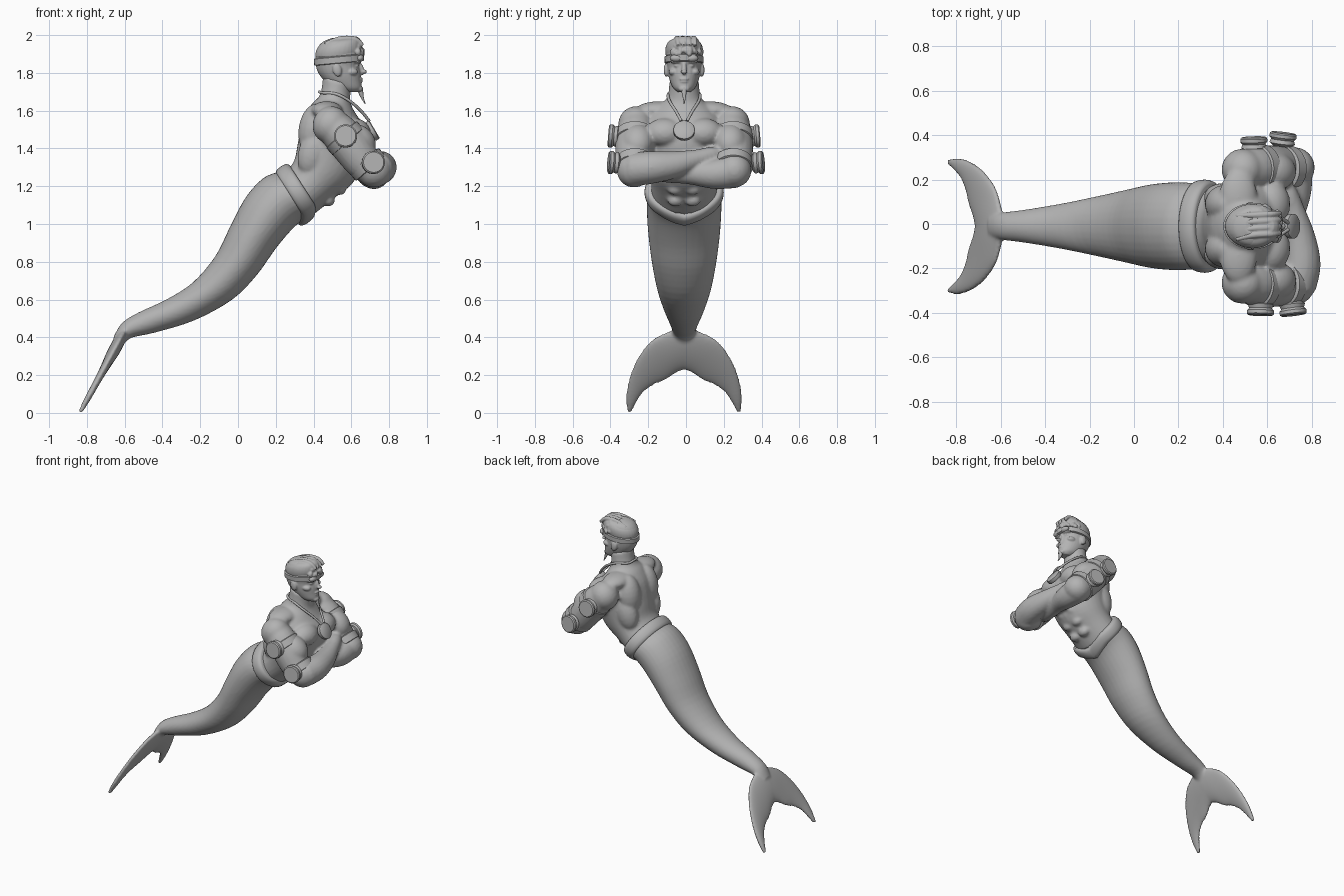
import bpy, bmesh, math, random
from mathutils import Vector as V, Matrix

random.seed(4)
grey = bpy.data.materials.new("stone grey")
grey.diffuse_color = (0.45, 0.45, 0.45, 1)


def spline(pts, sub):
    """Catmull-Rom through tuples of vectors or floats."""
    out = []
    for i in range(len(pts) - 1):
        p0, p1, p2, p3 = (pts[min(max(j, 0), len(pts) - 1)] for j in range(i - 1, i + 3))
        for k in range(sub):
            t = k / sub
            out.append(tuple(0.5 * (2 * b + (c - a) * t + (2 * a - 5 * b + 4 * c - d) * t * t
                                    + (3 * b - a - 3 * c + d) * t ** 3)
                             for a, b, c, d in zip(p0, p1, p2, p3)))
    return out + [pts[-1]]


def loft(bm, stations, sub=4, n=32):
    """Elliptical rings (centre, u, v) skinned into a closed body."""
    rings = []
    for c, u, v in spline(stations, sub):
        rings.append([bm.verts.new(c + u * math.cos(a) + v * math.sin(a))
                      for a in (2 * math.pi * k / n for k in range(n))])
    for r, q in zip(rings, rings[1:]):
        for k in range(n):
            bm.faces.new((r[k], r[(k + 1) % n], q[(k + 1) % n], q[k]))
    bm.faces.new(rings[0][::-1])
    bm.faces.new(rings[-1])


def profile_loft(bm, rows, **kw):
    """Rows of back x,z, front x,z, half width in y."""
    loft(bm, [(V(((a + c) / 2, 0, (b + d) / 2)), V(((c - a) / 2, 0, (d - b) / 2)), V((0, w, 0)))
              for a, b, c, d, w in rows], **kw)


def tube(bm, pts, sub=5, n=20):
    """Points x, y, z, radius."""
    path = spline([(V(p[:3]), p[3]) for p in pts], sub)
    st = []
    for i, (p, r) in enumerate(path):
        t = path[min(i + 1, len(path) - 1)][0] - path[max(i - 1, 0)][0]
        u = t.cross(V((0, 0, 1))).normalized()
        st.append((p, u * r, t.normalized().cross(u) * r))
    loft(bm, st, 1, n)


def blob(bm, c, r, tilt=0):
    m = Matrix.Translation(c) @ Matrix.Rotation(tilt, 4, 'Y') @ Matrix.Diagonal((*r, 1))
    bmesh.ops.create_uvsphere(bm, u_segments=20, v_segments=12, radius=1, matrix=m)


def drum(bm, c, axis, rows):
    """Round part along an axis, rows of offset, radius."""
    t = V(axis).normalized()
    u = t.cross(V((0.3, 0, 1))).normalized()
    w = t.cross(u)
    loft(bm, [(V(c) + t * o, u * r, w * r) for o, r in rows], 1)


def finish(name, bm, voxel=0, smooth=3):
    bmesh.ops.recalc_face_normals(bm, faces=bm.faces)
    bmesh.ops.translate(bm, verts=bm.verts, vec=(0, -0.01, 0))
    me = bpy.data.meshes.new(name)
    bm.to_mesh(me)
    bm.free()
    me.materials.append(grey)
    ob = bpy.data.objects.new(name, me)
    bpy.context.collection.objects.link(ob)
    if voxel:
        m = ob.modifiers.new("fuse", 'REMESH')
        m.mode, m.voxel_size, m.use_smooth_shade = 'VOXEL', voxel, True
        s = ob.modifiers.new("soften", 'SMOOTH')
        s.factor, s.iterations = 0.5, smooth
    else:
        bpy.context.view_layer.objects.active = ob
        ob.select_set(True)
        bpy.ops.object.shade_smooth_by_angle(angle=math.radians(40))
        ob.select_set(False)
    return ob


# fish tail with two flukes
bm = bmesh.new()
profile_loft(bm, [
    (-.66, .40, -.62, .34, .055), (-.615, .475, -.57, .395, .062), (-.53, .53, -.44, .425, .075),
    (-.38, .60, -.23, .49, .105), (-.24, .69, -.03, .60, .14), (-.12, .83, .10, .73, .168),
    (-.04, .99, .20, .87, .188), (.04, 1.14, .28, .965, .197), (.13, 1.24, .33, 1.01, .197),
    (.21, 1.275, .375, 1.035, .193), (.25, 1.28, .40, 1.06, .185)])
fluke = [(0, .46, 0, .23, .032), (.08, .43, .04, .215, .03), (.17, .385, .10, .175, .025),
         (.24, .30, .16, .15, .021), (.285, .20, .215, .11, .018), (.307, .09, .25, .06, .016),
         (.30, .005, .28, .005, .011)]
for s in (-1, 1):
    rows = []
    for y0, z0, y1, z1, th in fluke:
        a, b = (V((-.59 - (.45 - z) * .55, s * y, z)) for y, z in ((y0, z0), (y1, z1)))
        rows.append(((a + b) / 2, (a - b) / 2, V((.87, 0, -.48)) * th))
    loft(bm, rows)
finish("fish_tail", bm, .009, 3)

# waist belt dipping to a point at the belly
bm = bmesh.new()
t, front = V((.84, 0, .54)), V((.54, 0, -.84))
c = V((.318, 0, 1.168))
loft(bm, [(c + t * o, front * (.145 + g), V((0, .19 + g, 0)))
          for o, g in ((-.045, 0), (-.035, .014), (0, .02), (.03, .014), (.04, 0))], 2, 48)
for v in bm.verts:
    if (v.co - c).dot(front) > 0:
        v.co -= t * .045 * max(0, 1 - abs(v.co.y) / .13)
finish("waist_belt", bm)

# muscular torso, neck and folded arms
bm = bmesh.new()
profile_loft(bm, [
    (.23, 1.25, .40, 1.05, .175), (.295, 1.33, .50, 1.13, .175), (.315, 1.42, .61, 1.22, .19),
    (.33, 1.50, .675, 1.36, .205), (.35, 1.57, .68, 1.49, .20), (.39, 1.635, .62, 1.59, .15),
    (.435, 1.685, .595, 1.65, .09), (.45, 1.78, .60, 1.74, .078)])
for s in (-1, 1):
    blob(bm, (.62, s * .10, 1.485), (.085, .105, .075), .3)          # chest
    blob(bm, (.405, s * .10, 1.50), (.085, .085, .14), .15)          # upper back
    blob(bm, (.40, s * .13, 1.38), (.08, .065, .13), .3)             # flank
    blob(bm, (.47, s * .13, 1.60), (.085, .13, .05))                 # shoulder slope
    blob(bm, (.49, s * .255, 1.525), (.095, .095, .10), .5)          # shoulder
    for x, z in ((.475, 1.13), (.535, 1.19), (.59, 1.26)):           # belly
        blob(bm, (x, s * .045, z), (.04, .045, .035), .7)
    tube(bm, [(.46, s * .24, 1.55, .085), (.53, s * .255, 1.49, .10), (.60, s * .26, 1.41, .105),
              (.66, s * .265, 1.33, .096), (.72, s * .265, 1.28, .085)])
    blob(bm, (.64, s * .245, 1.44), (.08, .085, .10), -.8)           # biceps
    blob(bm, (.72, s * .265, 1.285), (.095, .092, .092))             # elbow
tube(bm, [(.73, -.27, 1.29, .09), (.755, -.17, 1.30, .086), (.745, -.05, 1.315, .072),
          (.72, .07, 1.345, .05), (.69, .15, 1.365, .045), (.67, .20, 1.37, .03)])
tube(bm, [(.71, .27, 1.28, .09), (.72, .16, 1.265, .08), (.70, .03, 1.27, .06),
          (.68, -.08, 1.265, .047), (.66, -.15, 1.27, .04), (.64, -.20, 1.28, .025)])
finish("torso_and_arms", bm, .010, 4)

# arm straps and round side discs
for s, label in ((-1, "right"), (1, "left")):
    for i, (x, z, r, dx) in enumerate(((.565, 1.455, .108, 0), (.685, 1.315, .103, .0))):
        bm = bmesh.new()
        drum(bm, (x, s * .26, z), (.66, 0, -.75),
             ((-.03, r - .015), (-.024, r), (.024, r), (.03, r - .015)))
        finish(f"{label}_arm_strap_{i + 1}", bm)
        bm = bmesh.new()
        dx = (.57, .715)[i] if s < 0 else (.54, .67)[i]
        dy = (.375, .375)[i] if s < 0 else (.375, .395)[i]
        drum(bm, (dx, s * dy, z + .01), (.12 if i else -.03, s, .08),
             ((-.035, .04), (-.022, .058), (-.005, .052), (.005, .061), (.02, .061), (.026, .054)))
        finish(f"{label}_arm_disc_{i + 1}", bm)

# head with brow, nose, ears and mouth
bm = bmesh.new()
profile_loft(bm, [(b, z, f, z, w) for z, b, f, w in (
    (1.698, .56, .64, .032), (1.72, .50, .655, .058), (1.76, .455, .652, .076),
    (1.80, .425, .65, .086), (1.84, .412, .643, .091), (1.88, .41, .655, .096),
    (1.93, .42, .65, .096), (1.965, .45, .62, .08), (1.985, .50, .57, .04))])
blob(bm, (.652, 0, 1.822), (.014, .013, .035), -.25)
blob(bm, (.668, 0, 1.806), (.015, .017, .011))
blob(bm, (.648, 0, 1.767), (.014, .026, .007))
blob(bm, (.647, 0, 1.753), (.013, .022, .007))
blob(bm, (.642, 0, 1.715), (.02, .03, .018))
for s in (-1, 1):
    blob(bm, (.628, s * .04, 1.86), (.026, .035, .01))
    blob(bm, (.622, s * .036, 1.838), (.018, .018, .010))
    blob(bm, (.60, s * .058, 1.805), (.035, .024, .02))
    blob(bm, (.525, s * .094, 1.815), (.024, .014, .036), -.2)
finish("head", bm, .005, 2)

# goatee
bm = bmesh.new()
tube(bm, [(.645, 0, 1.72, .016), (.652, 0, 1.69, .012), (.66, .001, 1.665, .007), (.674, 0, 1.635, .002)])
finish("goatee", bm)

# head band with goggle lenses
bm = bmesh.new()
loft(bm, [(V((.535, 0, z)), V((.125 + g, 0, .012)), V((0, .096 + g, 0)))
          for z, g in ((1.85, 0), (1.853, .007), (1.885, .008), (1.89, 0))], 1)
for s in (-1, 1):
    blob(bm, (.645, s * .038, 1.878), (.022, .037, .02))
finish("head_band", bm)

# swept hair with curls at the front
bm = bmesh.new()
profile_loft(bm, [(b, z - .008, f, z, w) for z, b, f, w in (
    (1.89, .41, .645, .096), (1.92, .412, .655, .100), (1.95, .428, .655, .095),
    (1.975, .465, .65, .076), (1.993, .54, .63, .035))])
for i in range(46):
    a, h = random.uniform(-.8, 1.5), random.random()
    k = 1 - .45 * h * h
    r = random.uniform(.010, .017)
    blob(bm, (.555 + .105 * k * math.cos(a), .094 * k * math.sin(a), 1.895 + .085 * h), (r, r, r * 1.1))
for y in (-.05, -.02, .01, .04):
    tube(bm, [(.46, y * 1.2, 1.955, .008), (.54, y + .01, 1.98, .014), (.62, y + .015, 1.978, .014),
              (.66, y + .02, 1.945, .010)])
finish("hair", bm, .005, 1)

# necklace cord and pendant
bm = bmesh.new()
half = [(.52, .083, 1.688), (.59, .078, 1.652), (.65, .045, 1.60), (.695, .015, 1.545)]
path = [(x, -y, z) for x, y, z in half[::-1]] + [(.445, -.05, 1.695), (.432, 0, 1.70), (.445, .05, 1.695)] + half
tube(bm, [(*p, .008) for p in path], n=10)
finish("necklace_cord", bm)
bm = bmesh.new()
drum(bm, (.712, 0, 1.495), (.85, 0, .5), ((-.02, .05), (-.012, .056), (.008, .056), (.013, .05)))
finish("pendant", bm)
